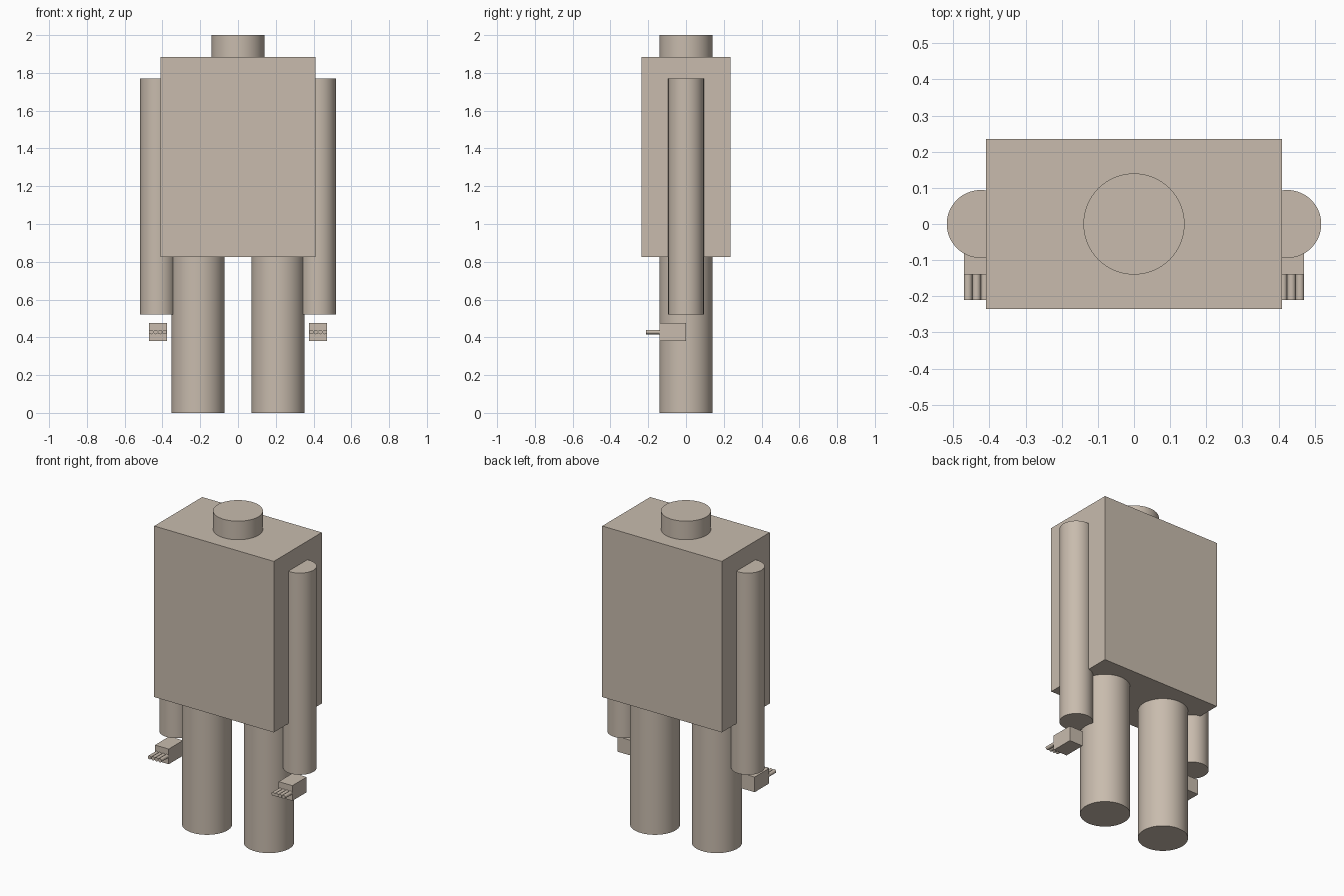
import bpy
import math

cube = bpy.data.objects.get("Cube")
if cube:
    bpy.data.objects.remove(cube, do_unlink=True)

# One warm stone colour for the whole figure
COLOUR = (0.58, 0.50, 0.42, 1.0)
stone = bpy.data.materials.new("warm_stone")
stone.use_nodes = True
stone.diffuse_color = COLOUR
bsdf = next(n for n in stone.node_tree.nodes if n.type == 'BSDF_PRINCIPLED')
bsdf.inputs["Base Color"].default_value = COLOUR


def finish(name):
    ob = bpy.context.object
    ob.name = name
    ob.data.name = name
    ob.data.materials.append(stone)
    return ob


def box(name, centre, size):
    bpy.ops.mesh.primitive_cube_add(size=1, location=centre)
    ob = finish(name)
    ob.scale = size
    bpy.ops.object.transform_apply(location=False, rotation=False, scale=True)


def cylinder(name, centre, radius, length, sides=64, rotation=(0, 0, 0)):
    bpy.ops.mesh.primitive_cylinder_add(vertices=sides, radius=radius, depth=length,
                                        location=centre, rotation=rotation)
    finish(name)
    bpy.ops.object.shade_smooth_by_angle(angle=math.radians(30))


# Body and neck
box("torso", (0, 0, 1.355), (0.82, 0.47, 1.06))
cylinder("neck", (0, 0, 1.94), 0.14, 0.12)

# Limbs and hands, one set per side
PALM = 0.094
FINGER_R = PALM / 8
for side, sx in (("left", 1), ("right", -1)):
    cylinder(f"{side}_leg", (sx * 0.212, 0, 0.42), 0.141, 0.84)
    cylinder(f"{side}_arm", (sx * 0.424, 0, 1.145), 0.094, 1.25)
    box(f"{side}_palm", (sx * 0.424, -0.07, 0.428), (PALM, 0.14, PALM))
    for i in range(4):
        x = sx * 0.424 + (i - 1.5) * 2 * FINGER_R
        cylinder(f"{side}_finger_{i + 1}", (x, -0.14, 0.428), FINGER_R, 0.141,
                 sides=32, rotation=(math.pi / 2, 0, 0))
